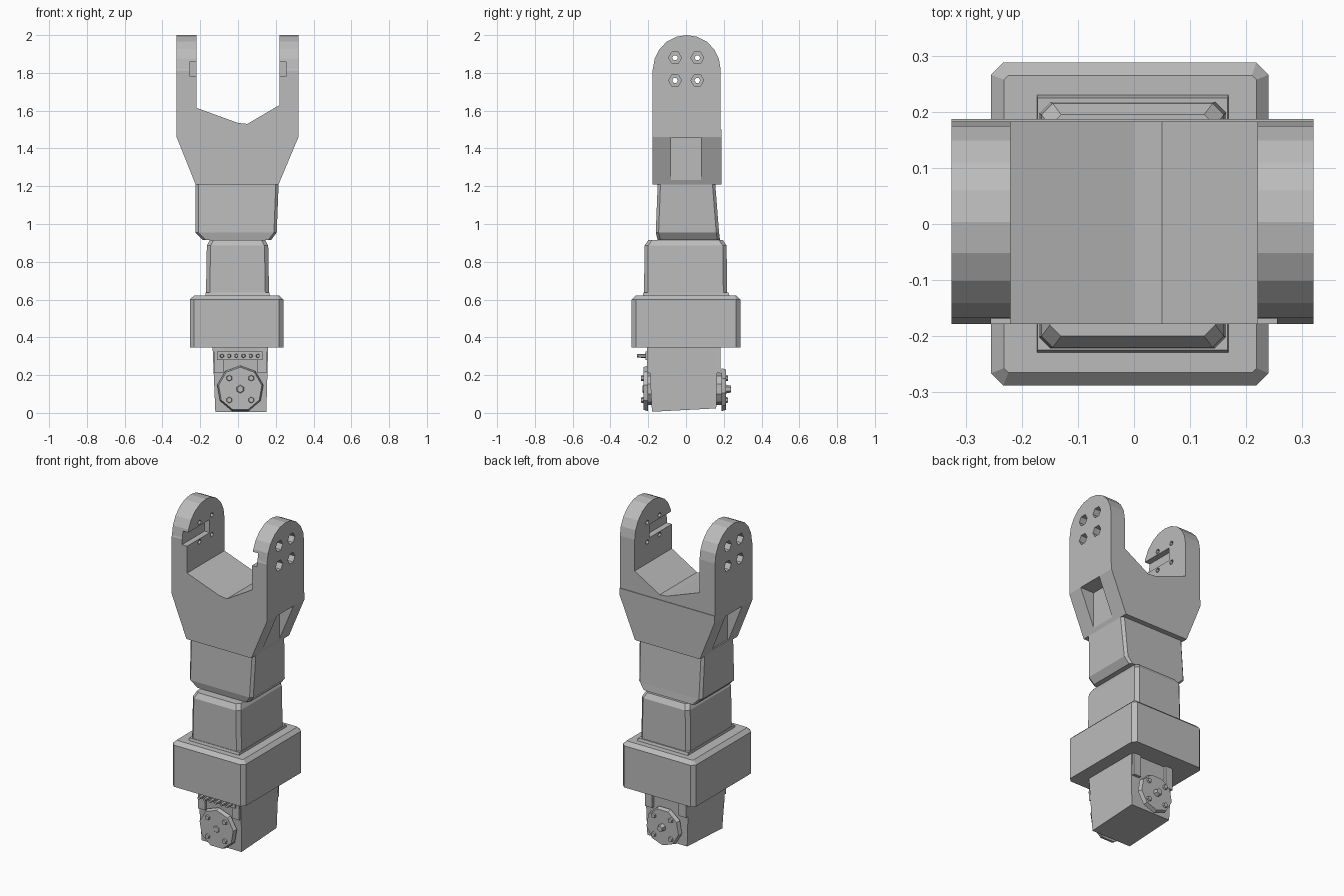
import bpy, bmesh, math
from mathutils import Matrix, Vector

if "Cube" in bpy.data.objects:
    bpy.data.objects.remove(bpy.data.objects["Cube"])

grey = bpy.data.materials.new("plain grey")
grey.diffuse_color = (0.5, 0.5, 0.5, 1)
grey.use_nodes = True
grey.node_tree.nodes["Principled BSDF"].inputs["Base Color"].default_value = grey.diffuse_color


def finish(name, bm, bevel=0.0):
    bmesh.ops.recalc_face_normals(bm, faces=bm.faces)
    me = bpy.data.meshes.new(name)
    bm.to_mesh(me)
    bm.free()
    ob = bpy.data.objects.new(name, me)
    bpy.context.collection.objects.link(ob)
    me.materials.append(grey)
    if bevel:
        m = ob.modifiers.new("bevel", 'BEVEL')
        m.width, m.segments, m.limit_method = bevel, 1, 'ANGLE'
    return ob


def loft(name, rings, bevel=0.0):
    """Skin a list of equal-length vertex rings and cap both ends."""
    bm = bmesh.new()
    vs = [[bm.verts.new(p) for p in r] for r in rings]
    n = len(vs[0])
    for a, b in zip(vs, vs[1:]):
        for i in range(n):
            bm.faces.new((a[i], a[(i + 1) % n], b[(i + 1) % n], b[i]))
    bm.faces.new(vs[0])
    bm.faces.new(vs[-1])
    return finish(name, bm, bevel)


def rect(x0, x1, y0, y1, z, c=0.0):
    """Horizontal rectangle with chamfered corners."""
    if not c:
        return [(x0, y0, z), (x1, y0, z), (x1, y1, z), (x0, y1, z)]
    return [(x0 + c, y0, z), (x1 - c, y0, z), (x1, y0 + c, z), (x1, y1 - c, z),
            (x1 - c, y1, z), (x0 + c, y1, z), (x0, y1 - c, z), (x0, y0 + c, z)]


def box(name, x0, x1, y0, y1, z0, z1):
    return loft(name, [rect(x0, x1, y0, y1, z0), rect(x0, x1, y0, y1, z1)])


def disc(name, axis, centre, r, length, sides, r2=None, bevel=0.0):
    bm = bmesh.new()
    rot = Vector((0, 0, 1)).rotation_difference(Vector(axis)).to_matrix().to_4x4()
    bmesh.ops.create_cone(bm, cap_ends=True, segments=sides, radius1=r,
                          radius2=r if r2 is None else r2, depth=length,
                          matrix=Matrix.Translation(centre) @ rot)
    return finish(name, bm, bevel)


def cut(ob, cutters, op='DIFFERENCE'):
    for c in cutters:
        m = ob.modifiers.new("cut", 'BOOLEAN')
        m.operation, m.solver, m.object = op, 'EXACT', c
        bpy.context.view_layer.objects.active = ob
        bpy.ops.object.modifier_apply(modifier=m.name)
        bpy.data.objects.remove(c)


# Fork: front profile extruded in depth, arm ends rounded by intersection
profile = [(-.225, 1.21), (.215, 1.21), (.32, 1.46), (.32, 2.01), (.22, 2.01), (.22, 1.63),
           (.05, 1.53), (0, 1.535), (-.22, 1.615), (-.22, 2.01), (-.325, 2.01), (-.325, 1.46)]
fork = loft("fork", [[(x, y, z) for x, z in profile] for y in (-.178, .187)])
arch = [(-.3, 1.1), (.3, 1.1), (.3, 1.5), (.183, 1.5)]
arch += [(.004 + .179 * math.cos(a), 1.82 + .18 * math.sin(a))
         for a in [math.pi * i / 10 for i in range(11)]]
arch += [(-.3, 1.5)]
cut(fork, [loft("arch_cutter", [[(x, y, z) for y, z in arch] for x in (-.5, .5)])], 'INTERSECT')

cutters = []
for s in (-1, 1):
    # horn slot on the inner arm face, open to the front
    a, b = sorted((s * .19, s * .255))
    cutters.append(box("slot", a, b, -.3, .04, 1.78, 1.86))
    # pocket in the sloping flank
    a, b = sorted((s * .225, s * .4))
    cutters.append(box("pocket", a, b, -.08, .08, 1.23, 1.459))
    # bolt holes with hexagonal counterbores
    for y in (-.058, .06):
        for z in (1.76, 1.88):
            cutters.append(disc("counterbore", (1, 0, 0), (s * .32, y, z), .034, .09, 6))
            cutters.append(disc("bolt_hole", (1, 0, 0), (s * .27, y, z), .015, .2, 6))
cut(fork, cutters)

# Neck under the fork, tapered at its lower edge
loft("neck", [rect(-.185, .175, -.15, .18, .915, .015),
              rect(-.225, .205, -.16, .175, .955, .015),
              rect(-.225, .215, -.15, .155, 1.21, .015)])

# Middle block with chamfered rim
loft("middle_block", [rect(-.17, .165, -.222, .218, .60, .02),
                      rect(-.165, .16, -.22, .215, .885, .02),
                      rect(-.15, .145, -.2, .195, .915, .02)])
# Raised lip where the middle block enters the collar
loft("collar_lip", [rect(-.175, .17, -.235, .237, .60), rect(-.172, .167, -.225, .225, .637)])

# Collar
loft("collar", [rect(-.255, .24, -.288, .288, .345, .022),
                rect(-.255, .24, -.288, .288, .6, .022),
                rect(-.232, .218, -.265, .265, .622, .008)])

# Motor body, with a slightly sloping underside
loft("motor_body", [[(-.12, -.18, .006), (.15, -.18, .006), (.15, .16, .024), (-.12, .16, .024)],
                    rect(-.135, .16, -.2, .168, .36)])

# Front and rear horns with rim chamfer, bolts and hub
for s, y0, r, name in ((-1, -.18, .124, "front"), (1, .165, .118, "rear")):
    d = (0, s, 0)
    cx, cz = .012, .126
    disc(name + "_spacer", d, (cx, y0 + s * .012, cz), .085, .03, 10)
    disc(name + "_horn", d, (cx, y0 + s * .034, cz), r, .024, 9, r - .008)
    for dx in (-.058, .058):
        for dz in (-.058, .058):
            disc(name + "_bolt", d, (cx + dx, y0 + s * .05, cz + dz), .017, .014, 6, .014)
    hub = .028 if s > 0 else .006
    disc(name + "_hub", d, (cx, y0 + s * (.044 + hub / 2), cz), .024, hub, 6, .018)

# Brackets either side above the horns
for s in (-1, 1):
    for y, tag in ((-.196, "front"), (.172, "rear")):
        x = .012 + s * .115
        box(tag + "_bracket", x - .025, x + .025, y - .01, y + .01, .21, .345)

# Connector pins on the front
box("connector", -.11, .13, -.215, -.19, .28, .325)
for i in range(6):
    disc("pin", (0, -1, 0), (-.085 + .038 * i, -.23, .302), .012, .06, 6, .009)
